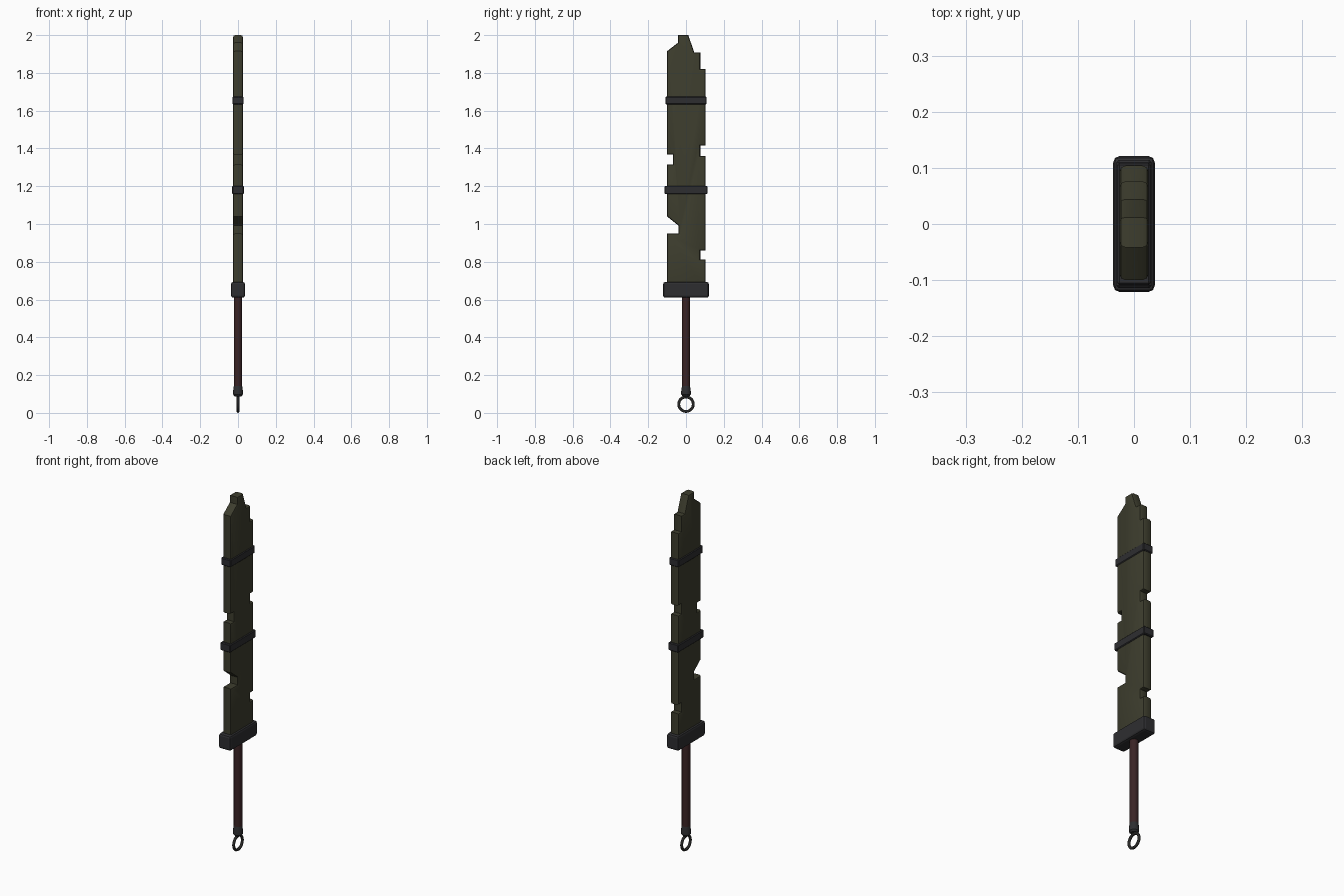
import bpy, bmesh, math

if "Cube" in bpy.data.objects:
    bpy.data.objects.remove(bpy.data.objects["Cube"])


def material(name, rgb):
    m = bpy.data.materials.new(name)
    m.diffuse_color = (*rgb, 1)
    m.use_nodes = True
    m.node_tree.nodes["Principled BSDF"].inputs["Base Color"].default_value = m.diffuse_color
    return m


OLIVE = material("olive_metal", (0.047, 0.047, 0.027))
IRON = material("dark_iron", (0.027, 0.027, 0.030))
LEATHER = material("dark_red_leather", (0.042, 0.017, 0.018))
RING = material("ring_steel", (0.022, 0.022, 0.021))


def finish(bm, name, mat, smooth=True):
    bmesh.ops.recalc_face_normals(bm, faces=bm.faces)
    me = bpy.data.meshes.new(name)
    bm.to_mesh(me)
    bm.free()
    ob = bpy.data.objects.new(name, me)
    bpy.context.collection.objects.link(ob)
    me.materials.append(mat)
    if smooth:
        bpy.ops.object.select_all(action='DESELECT')
        ob.select_set(True)
        bpy.context.view_layer.objects.active = ob
        bpy.ops.object.shade_smooth_by_angle(angle=math.radians(31))
    return ob


def box(name, hx, hy, z0, z1, bevel, mat, segments=1):
    bm = bmesh.new()
    bmesh.ops.create_cube(bm, size=1)
    for v in bm.verts:
        v.co = (v.co.x * 2 * hx, v.co.y * 2 * hy, z0 + (v.co.z + 0.5) * (z1 - z0))
    bmesh.ops.bevel(bm, geom=list(bm.edges), offset=bevel, segments=segments,
                    profile=0.5, affect='EDGES')
    return finish(bm, name, mat, False)


def lathe(name, profile, sides, mat):
    bm = bmesh.new()
    rings = [[bm.verts.new((r * math.cos(2 * math.pi * i / sides),
                            r * math.sin(2 * math.pi * i / sides), z))
              for i in range(sides)] for r, z in profile]
    for a, b in zip(rings, rings[1:]):
        for i in range(sides):
            j = (i + 1) % sides
            bm.faces.new((a[i], a[j], b[j], b[i]))
    bm.faces.new(rings[0])
    bm.faces.new(rings[-1])
    return finish(bm, name, mat)


# Blade: notched (y, z) outline, extruded along x with rounded rims
outline = [(-0.10, 0.65), (-0.10, 0.95), (-0.04, 0.95), (-0.04, 0.992), (-0.10, 1.04),
           (-0.10, 1.315), (-0.07, 1.315), (-0.07, 1.367), (-0.10, 1.367),
           (-0.10, 1.915), (-0.042, 1.96), (-0.042, 2.0), (0.012, 2.0),
           (0.044, 1.908), (0.076, 1.908), (0.076, 1.82), (0.104, 1.82),
           (0.104, 1.415), (0.076, 1.415), (0.076, 1.36), (0.104, 1.36),
           (0.104, 0.86), (0.076, 0.86), (0.076, 0.812), (0.104, 0.812), (0.104, 0.65)]
T = 0.026
bm = bmesh.new()
base = bm.faces.new([bm.verts.new((-T, y, z)) for y, z in outline])
ext = bmesh.ops.extrude_face_region(bm, geom=[base], use_keep_orig=True)
for v in ext["geom"]:
    if isinstance(v, bmesh.types.BMVert):
        v.co.x = T
bmesh.ops.recalc_face_normals(bm, faces=bm.faces)
rims = [e for e in bm.edges if abs(e.verts[0].co.x - e.verts[1].co.x) < 1e-5]
bmesh.ops.bevel(bm, geom=rims, offset=0.011, segments=2, profile=0.5, affect='EDGES')
finish(bm, "blade", OLIVE)

# Iron bands around the blade and guard at its root
box("upper_band", 0.030, 0.109, 1.633, 1.675, 0.004, IRON)
box("lower_band", 0.031, 0.114, 1.158, 1.202, 0.004, IRON)
box("guard", 0.037, 0.121, 0.61, 0.693, 0.011, IRON, 2)

# Grip and pommel
lathe("grip", [(0.022, 0.13), (0.022, 0.63)], 14, LEATHER)
lathe("pommel", [(0.018, 0.088), (0.026, 0.097), (0.026, 0.115),
                 (0.022, 0.143)], 14, IRON)

# Hanging ring in the y-z plane
bpy.ops.mesh.primitive_torus_add(location=(0, 0, 0.046), rotation=(0, math.pi / 2, 0),
                                 major_radius=0.0385, minor_radius=0.0075,
                                 major_segments=28, minor_segments=8)
ring = bpy.context.object
ring.name = "pommel_ring"
ring.data.materials.append(RING)
bpy.ops.object.shade_smooth_by_angle(angle=math.radians(50))
